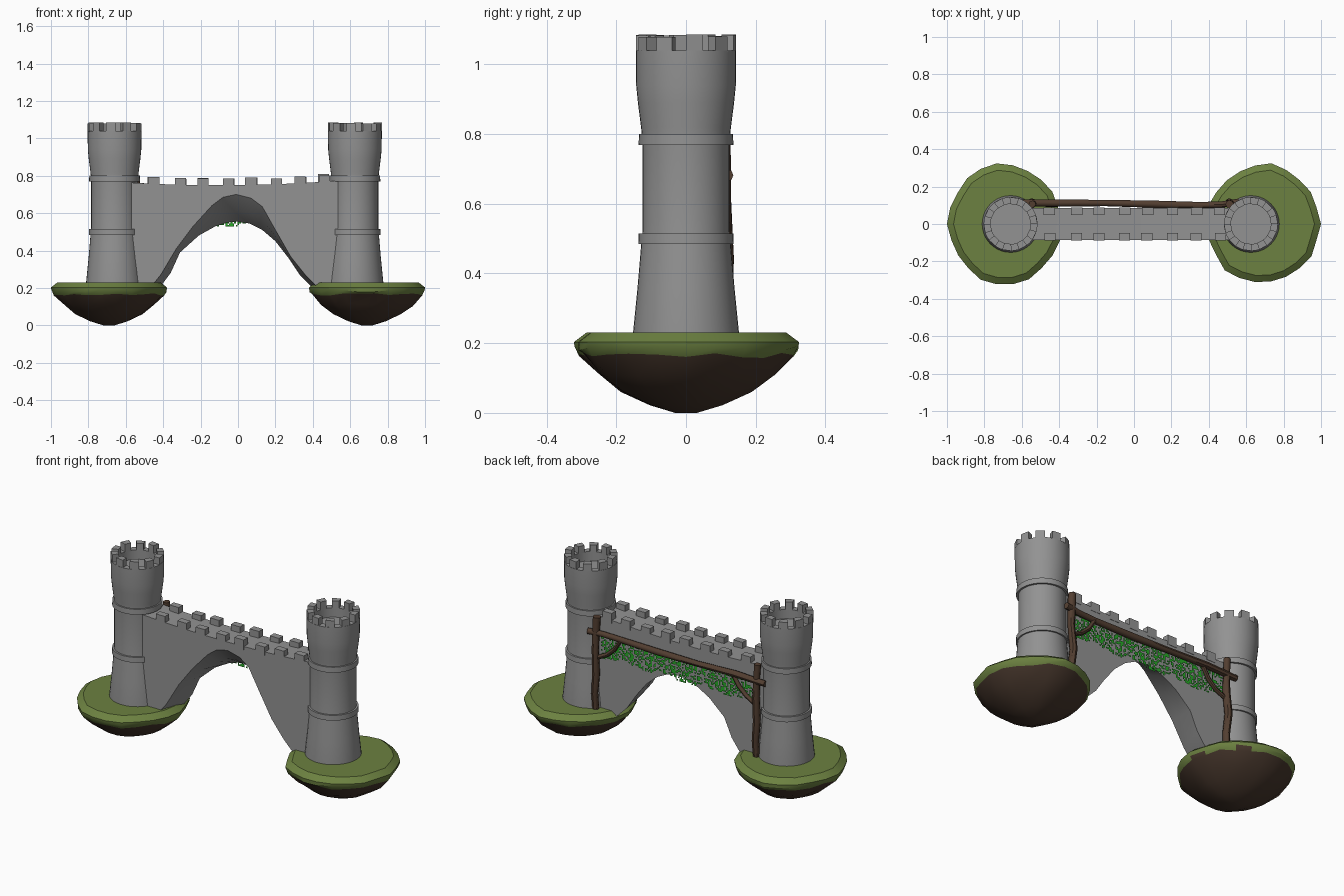
import bpy, bmesh, math, random
from mathutils import Vector

if "Cube" in bpy.data.objects:
    bpy.data.objects.remove(bpy.data.objects["Cube"])

random.seed(4)


def material(name, rgb):
    m = bpy.data.materials.new(name)
    m.diffuse_color = (*rgb, 1)
    m.use_nodes = True
    m.node_tree.nodes["Principled BSDF"].inputs["Base Color"].default_value = m.diffuse_color
    return m


STONE = material("grey stone", (0.29, 0.29, 0.29))
GRASS = material("grass green", (0.15, 0.22, 0.052))
DIRT = material("dark earth", (0.06, 0.036, 0.024))
WOOD = material("brown wood", (0.085, 0.048, 0.03))
IVY = material("ivy green", (0.02, 0.40, 0.02))


def finish(name, bm, mats, smooth=35):
    bmesh.ops.recalc_face_normals(bm, faces=bm.faces)
    me = bpy.data.meshes.new(name)
    bm.to_mesh(me)
    bm.free()
    for m in mats:
        me.materials.append(m)
    ob = bpy.data.objects.new(name, me)
    bpy.context.collection.objects.link(ob)
    if smooth:
        bpy.ops.object.select_all(action='DESELECT')
        ob.select_set(True)
        bpy.context.view_layer.objects.active = ob
        bpy.ops.object.shade_smooth_by_angle(angle=math.radians(smooth))
    return ob


def lathe(bm, profile, cx, n, closed=False):
    """Revolve (radius, z) points; open profiles are capped at both ends."""
    rings = [[bm.verts.new((cx + r * math.cos(2 * math.pi * i / n),
                            r * math.sin(2 * math.pi * i / n), z)) for i in range(n)]
             for r, z in profile]
    pairs = list(zip(rings, rings[1:])) + ([(rings[-1], rings[0])] if closed else [])
    for a, b in pairs:
        for i in range(n):
            j = (i + 1) % n
            bm.faces.new((a[i], a[j], b[j], b[i]))
    if not closed:
        bm.faces.new(rings[0])
        bm.faces.new(rings[-1])
    return rings


def hexahedron(bm, lower, upper):
    a = [bm.verts.new(p) for p in lower]
    b = [bm.verts.new(p) for p in upper]
    bm.faces.new(a)
    bm.faces.new(b)
    for i in range(4):
        bm.faces.new((a[i], a[(i + 1) % 4], b[(i + 1) % 4], b[i]))


def island(name, cx):
    n = 22
    bm = bmesh.new()
    prof = [(0.03, 0.0), (0.10, 0.022), (0.18, 0.06), (0.245, 0.11), (0.295, 0.165),
            (0.308, 0.185), (0.31, 0.203), (0.275, 0.23)]
    rings = lathe(bm, prof, cx, n)
    wob = [random.uniform(0.95, 1.01) for _ in range(n)]
    wob[0] = wob[n // 2] = 1
    for k, ring in enumerate(rings):
        for i, v in enumerate(ring):
            s = wob[i] if k else 1
            v.co.x = cx + (v.co.x - cx) * s
            v.co.y *= s * 1.05
            if 3 <= k <= 5:
                v.co.z += random.uniform(-0.008, 0.008)
    for f in bm.faces:  # grass above the rim, earth below
        f.material_index = 0 if f.calc_center_median().z > 0.171 else 1
    finish(name, bm, [GRASS, DIRT], 30)


def tower(name, cx):
    n = 40
    # flared shaft with a sunken roof floor
    bm = bmesh.new()
    lathe(bm, [(0.152, 0.2), (0.152, 0.23), (0.139, 0.36), (0.128, 0.49), (0.125, 0.52),
               (0.125, 0.78), (0.129, 0.82), (0.138, 0.89), (0.143, 0.94), (0.144, 1.04),
               (0.107, 1.04), (0.107, 0.985)], cx, n)
    finish(name + "_shaft", bm, [STONE])
    # raised stone bands
    bm = bmesh.new()
    for z0, z1, r in ((0.484, 0.515, 0.137), (0.768, 0.8, 0.136)):
        lathe(bm, [(0.11, z0), (r, z0), (r - 0.001, z1), (0.11, z1)], cx, n, True)
    finish(name + "_bands", bm, [STONE])
    # ten battlements around the rim
    bm = bmesh.new()
    for k in range(10):
        a0 = 2 * math.pi * k / 10
        a1 = a0 + 2 * math.pi * 0.055
        top = 1.083 + random.uniform(-0.004, 0.003)
        quad = [(0.107, a0), (0.144, a0), (0.144, a1), (0.107, a1)]
        lo, hi = [[(cx + r * math.cos(a), r * math.sin(a), z) for r, a in quad]
                  for z in (1.035, top)]
        hexahedron(bm, lo, hi)
    finish(name + "_battlements", bm, [STONE], 0)


def wall_top(x):
    return 0.75 + 0.06 * x * x + 0.012 * x


# Islands and towers
island("left_island", -0.69)
island("right_island", 0.69)
tower("left_tower", -0.66)
tower("right_tower", 0.625)

# Bridge wall: the arch is taller on the front than on the back
front = [(-0.64, 0.2), (-0.47, 0.2), (-0.41, 0.275), (-0.33, 0.41), (-0.24, 0.53), (-0.14, 0.64),
         (-0.08, 0.685), (-0.01, 0.70), (0.07, 0.68), (0.13, 0.635), (0.2, 0.51), (0.28, 0.37),
         (0.36, 0.27), (0.43, 0.2), (0.6, 0.2)]
back = [(-0.64, 0.2), (-0.42, 0.2), (-0.36, 0.28), (-0.31, 0.39), (-0.21, 0.48), (-0.12, 0.53),
        (-0.06, 0.55), (-0.01, 0.555), (0.06, 0.545), (0.13, 0.51), (0.2, 0.45), (0.27, 0.36),
        (0.33, 0.27), (0.4, 0.2), (0.6, 0.2)]
bm = bmesh.new()
cols = []
for (xf, zf), (xb, zb) in zip(front, back):
    pts = [(xf, -0.085, wall_top(xf)), (xf, -0.085, zf),
           ((xf + xb) / 2, -0.01, zf * 0.42 + zb * 0.58),
           (xb, 0.085, zb), (xb, 0.085, wall_top(xb))]
    cols.append([bm.verts.new(p) for p in pts])
for a, b in zip(cols, cols[1:]):
    for i in range(5):
        j = (i + 1) % 5
        bm.faces.new((a[i], a[j], b[j], b[i]))
bm.faces.new(cols[0])
bm.faces.new(cols[-1])
finish("bridge_wall", bm, [STONE], 40)

# Battlements along both edges of the bridge
bm = bmesh.new()
for side in (-1, 1):
    for k in range(8):
        x = -0.44 + 0.1285 * k + random.uniform(-0.006, 0.006)
        if k == 0:
            x -= 0.01
        h = wall_top(x) + random.uniform(0.03, 0.042)
        quad = [(x - 0.03, 0.048), (x + 0.03, 0.048), (x + 0.03, 0.087), (x - 0.03, 0.087)]
        lo, hi = [[(px, side * py, z) for px, py in quad] for z in (wall_top(x) - 0.02, h)]
        hexahedron(bm, lo, hi)
finish("bridge_battlements", bm, [STONE], 0)


# Timber frame on the back of the bridge
def timber(name, points, radius, n=8):
    bm = bmesh.new()
    pts = [Vector(p) for p in points]
    rings = []
    for i, p in enumerate(pts):
        d = (pts[min(i + 1, len(pts) - 1)] - pts[max(i - 1, 0)]).normalized()
        u = d.cross(Vector((0, 1, 0))).normalized()
        v = d.cross(u)
        r = radius * random.uniform(0.9, 1.1)
        rings.append([bm.verts.new(p + r * (u * math.cos(2 * math.pi * k / n) +
                                            v * math.sin(2 * math.pi * k / n))) for k in range(n)])
    for a, b in zip(rings, rings[1:]):
        for k in range(n):
            bm.faces.new((a[k], a[(k + 1) % n], b[(k + 1) % n], b[k]))
    bm.faces.new(rings[0])
    bm.faces.new(rings[-1])
    finish(name, bm, [WOOD], 45)


timber("cross_beam", [(-0.60, 0.113, 0.675), (-0.4, 0.112, 0.682), (-0.15, 0.112, 0.675),
                      (0.1, 0.106, 0.672), (0.35, 0.101, 0.676), (0.47, 0.104, 0.68),
                      (0.56, 0.118, 0.682)], 0.018)
for side, px, name in ((-1, -0.54, "left"), (1, 0.515, "right")):
    timber(name + "_post", [(px, 0.108, 0.21), (px + 0.006, 0.112, 0.32), (px - 0.006, 0.116, 0.44),
                            (px + 0.004, 0.110, 0.58), (px, 0.108, 0.69), (px - 0.004, 0.106, 0.775)], 0.02)
    timber(name + "_brace", [(px, 0.108, 0.53), (px - side * 0.07, 0.104, 0.565),
                             (px - side * 0.12, 0.104, 0.61), (px - side * 0.16, 0.106, 0.675)], 0.012)

# Speckled ivy curtain hanging from the beam: small leaf patches on a grid
bm = bmesh.new()
step = 0.009
for i in range(int(1.02 / step)):
    x = -0.525 + i * step
    bottom = 0.542 + 0.01 * math.sin(x * 23) + 0.006 * math.sin(x * 61)
    for k in range(16):
        z = 0.672 - k * step
        if z > bottom and random.random() < 0.55:
            c = [(x, z), (x + step, z), (x + step, z - step), (x, z - step)]
            bm.faces.new([bm.verts.new((a, 0.092, b)) for a, b in c])
finish("ivy_curtain", bm, [IVY], 0)
